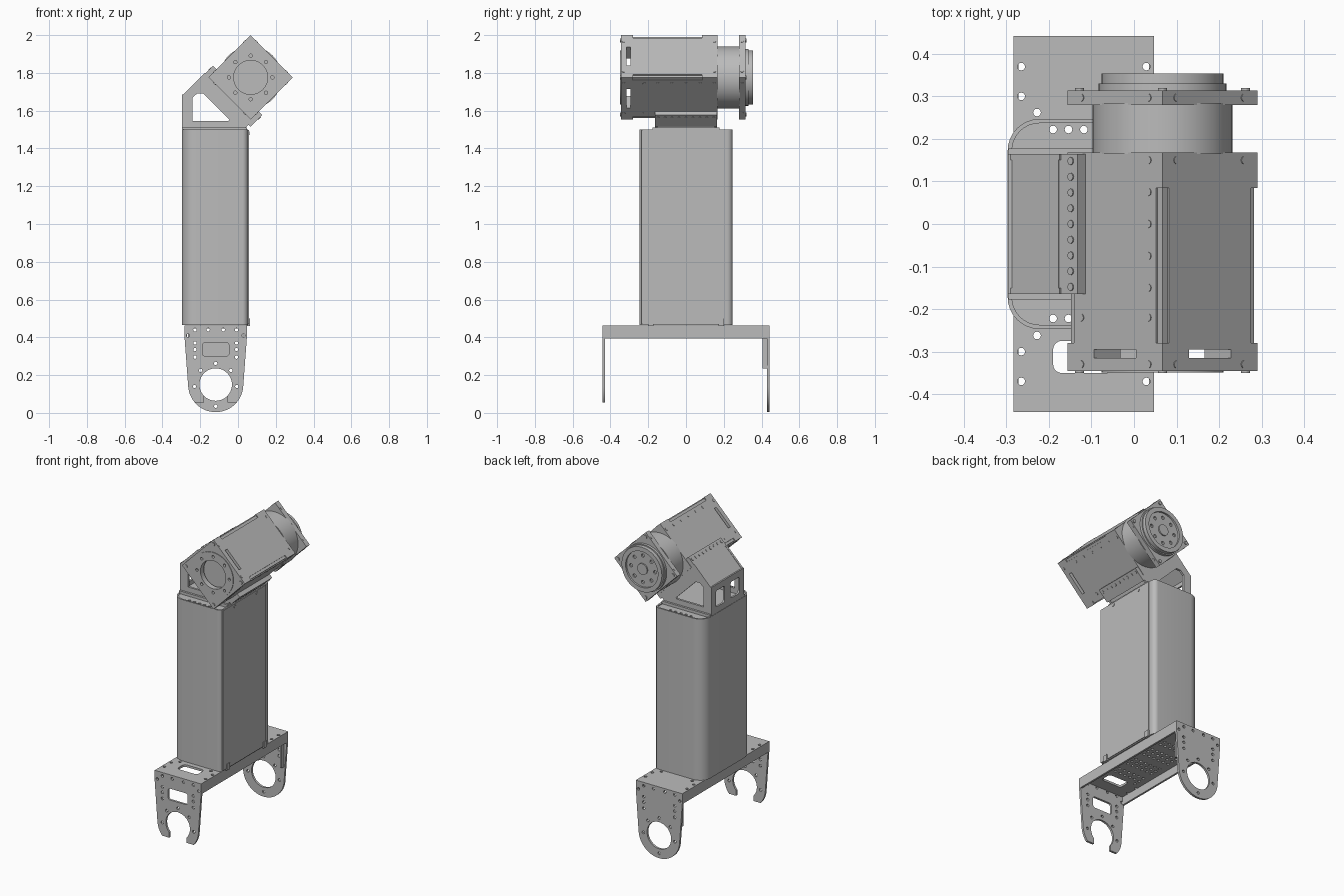
import bpy, bmesh
from math import sin, cos, pi, radians
from mathutils import Matrix, Vector

old = bpy.data.objects.get("Cube")
if old:
    bpy.data.objects.remove(old)

grey = bpy.data.materials.new("plain grey metal")
grey.use_nodes = True
COLOR = (0.5, 0.5, 0.5, 1)
grey.diffuse_color = COLOR
grey.node_tree.nodes["Principled BSDF"].inputs["Base Color"].default_value = COLOR

# Head frame: a square body turned 45 degrees about y
HEAD = Matrix.Translation((0.067, 0, 1.776)) @ Matrix.Rotation(pi / 4, 4, 'Y')
WORLD = Matrix.Identity(4)
MID = -0.118
parts = []


def circle(a, b, r, n=40):
    return [(a + r * cos(2 * pi * i / n), b + r * sin(2 * pi * i / n)) for i in range(n)]


def rect(a0, a1, b0, b1):
    return [(a0, b0), (a1, b0), (a1, b1), (a0, b1)]


def rounded(a0, a1, b0, b1, r_low, r_high, n=8):
    """Rectangle with one corner radius on the low side and one on the high side."""
    pts = []
    for k, (a, b, r) in enumerate([(a1, b1, r_high), (a0, b1, r_low), (a0, b0, r_low), (a1, b0, r_high)]):
        ca = a - r if a == a1 else a + r
        cb = b - r if b == b1 else b + r
        for i in range(n + 1):
            t = (k + i / n) * pi / 2
            pts.append((ca + r * cos(t), cb + r * sin(t)))
    return pts


def prism(name, shapes, lo, hi, axis='Y', frame=WORLD):
    """Extrude one or more outlines along an axis."""
    place = {'X': lambda a, b, d: (d, a, b), 'Y': lambda a, b, d: (a, d, b), 'Z': lambda a, b, d: (a, b, d)}[axis]
    bm = bmesh.new()
    for pts in shapes:
        low = bm.faces.new([bm.verts.new(place(a, b, lo)) for a, b in pts])
        new = bmesh.ops.extrude_face_region(bm, geom=[low])
        verts = [g for g in new["geom"] if isinstance(g, bmesh.types.BMVert)]
        bmesh.ops.translate(bm, verts=verts, vec=Vector(place(0, 0, hi - lo)))
    bmesh.ops.recalc_face_normals(bm, faces=bm.faces)
    bm.transform(frame)
    mesh = bpy.data.meshes.new(name)
    bm.to_mesh(mesh)
    bm.free()
    mesh.materials.append(grey)
    obj = bpy.data.objects.new(name, mesh)
    bpy.context.collection.objects.link(obj)
    parts.append(obj)
    return obj


def cut(obj, shapes, lo, hi, axis='Y', frame=WORLD):
    """Cut outlines through a part, then drop the cutter."""
    tool = prism("cutter", shapes, lo, hi, axis, frame)
    tool.hide_render = True
    mod = obj.modifiers.new("cut", 'BOOLEAN')
    mod.operation, mod.solver, mod.object = 'DIFFERENCE', 'EXACT', tool
    bpy.context.view_layer.update()
    mesh = bpy.data.meshes.new_from_object(obj.evaluated_get(bpy.context.evaluated_depsgraph_get()))
    obj.modifiers.clear()
    obj.data = mesh
    parts.remove(tool)
    bpy.data.objects.remove(tool)


def dots(points, r=0.009):
    return [circle(a, b, r, 12) for a, b in points]


# Base channel with perforated floor
base = prism("base_plate", [rect(MID - 0.165, MID + 0.165, -0.428, 0.428)], 0.448, 0.462, 'Z')
grid = [(MID + 0.036 * i, 0.037 * j) for i in range(-3, 4) for j in range(-6, 7) if j % 4]
edge = [(MID + s * 0.147, y) for s in (-1, 1) for y in (-0.37, -0.3, 0.3, 0.37)]
edge += [(MID + s * 0.11, t * 0.262) for s in (-1, 1) for t in (-1, 1)]
cut(base, dots(grid + edge) + [rounded(-0.19, -0.046, -0.35, -0.275, 0.02, 0.02)], 0.4, 0.5, 'Z')
for side, s in (("right", -1), ("left", 1)):
    a = MID + s * 0.165
    prism("base_flange_" + side, [rect(min(a, a - s * 0.012), max(a, a - s * 0.012), -0.428, 0.428)], 0.395, 0.455, 'Z')
    b = MID + s * 0.14
    prism("rear_gusset_" + side, [rect(b - 0.006, b + 0.006, 0.404, 0.432)], 0.235, 0.45, 'Z')

# End plates: tapered tongue with a round bore
tongue = [(MID + 0.165, 0.462), (MID - 0.165, 0.462), (MID - 0.165, 0.4)]
arc = [radians(185 + 170 * i / 32) for i in range(33)]
tongue += [(MID + 0.146 * cos(t), 0.15 + 0.146 * sin(t)) for t in arc] + [(MID + 0.165, 0.4)]
small = [(MID + s * x, z) for s in (-1, 1) for x, z in
         ((0.11, 0.44), (0.04, 0.44), (0.147, 0.41), (0.11, 0.37), (0.11, 0.335), (0.11, 0.295), (0.112, 0.14), (0.08, 0.225))]
small += [(MID, 0.262), (MID, 0.035)]
for name, lo, hi in (("front_end_plate", -0.442, -0.428), ("rear_end_plate", 0.428, 0.442)):
    plate = prism(name, [tongue], lo, hi)
    cut(plate, dots(small) + [circle(MID, 0.15, 0.086)], lo - 0.1, hi + 0.1)
    if lo < 0:
        cut(plate, [rounded(MID - 0.07, MID + 0.07, 0.3, 0.373, 0.015, 0.015)], lo - 0.1, hi + 0.1)
        cut(plate, [[(MID - 0.2, -0.1), (MID + 0.2, -0.1), (MID + 0.2, 0.056), (MID + 0.062, 0.056),
                     (MID + 0.062, 0.15), (MID - 0.062, 0.15), (MID - 0.062, 0.056), (MID - 0.2, 0.056)]], lo - 0.1, hi + 0.1)

# Column: rounded tube, side cover and recessed cap
column = prism("column_tube", [rounded(-0.297, 0.053, -0.247, 0.247, 0.075, 0.03)], 0.464, 1.5, 'Z')
cut(column, [rounded(-0.287, 0.043, -0.237, 0.237, 0.065, 0.02)], 0.3, 1.7, 'Z')
prism("column_cover", [rect(-0.235, 0.2, 0.47, 1.498)], 0.051, 0.058, 'X')
cap = prism("column_cap", [rounded(-0.289, 0.045, -0.239, 0.239, 0.067, 0.022)], 1.482, 1.494, 'Z')
cap_holes = [(MID + 0.036 * i, s * 0.222) for i in (-2, -1, 0, 1, 2) for s in (-1, 1)]
cut(cap, dots(cap_holes), 1.4, 1.6, 'Z')
prism("column_feet", [rect(y - 0.015, y + 0.015, 0.46, 0.5) for y in (-0.187, 0.187)], 0.045, 0.063, 'X')
prism("cover_bolts", dots([(-0.115, 1.48), (0.11, 1.48)]), 0.055, 0.062, 'X')

# Neck bracket: floor, walls, open triangular cheeks and a cradle
prism("neck_floor", [rect(-0.295, 0.048, -0.178, 0.178)], 1.494, 1.512, 'Z')
wall = prism("neck_upright_wall", [rect(-0.165, 0.165, 1.505, 1.685)], -0.296, -0.284, 'X')
cut(wall, [rounded(s * 0.075 - 0.045, s * 0.075 + 0.045, 1.54, 1.645, 0.015, 0.015) for s in (-1, 1)], -0.4, -0.2, 'X')
prism("neck_sloped_wall", [rect(-0.186, -0.174, -0.323, -0.16)], -0.165, 0.165, 'Y', HEAD)
cheek = [(-0.295, 1.505), (-0.295, 1.68), (-0.175, 1.8), (0.076, 1.548), (0.035, 1.505)]
opening = [(-0.24, 1.545), (-0.24, 1.67), (-0.215, 1.692), (-0.185, 1.692), (-0.045, 1.553), (-0.05, 1.545)]
for name, lo, hi in (("neck_cheek_front", -0.165, -0.151), ("neck_cheek_rear", 0.151, 0.165)):
    cut(prism(name, [cheek], lo, hi), [opening], lo - 0.1, hi + 0.1)
prism("head_cradle", [[(-0.184, -0.185), (0.184, -0.185), (0.184, -0.098), (0.156, -0.098), (0.156, -0.157),
                       (-0.156, -0.157), (-0.156, -0.098), (-0.184, -0.098)]], -0.165, 0.165, 'Y', HEAD)
row = [(-0.148 + 0.037 * i, -0.12) for i in range(9)]
for s in (-1, 1):
    prism("cradle_bolts", dots(row), s * 0.18, s * 0.187, 'X', HEAD)

# Head body: square with stepped corners and full ends
H, N = 0.158, 0.022
square = rect(-H, H, -H, H)
stepped = []
for sx, sz in ((1, 1), (-1, 1), (-1, -1), (1, -1)):
    step = [(sx * H, sz * (H - N)), (sx * (H - N), sz * (H - N)), (sx * (H - N), sz * H)]
    stepped += step if sx == sz else step[::-1]
prism("head_body", [stepped], -0.29, 0.1, 'Y', HEAD)
prism("head_body_rear", [square], 0.085, 0.168, 'Y', HEAD)
prism("head_body_lip", [square], -0.295, -0.28, 'Y', HEAD)
corners = [(sx, sz) for sx in (-1, 1) for sz in (-1, 1)]
prism("head_corner_rails", [rect(sx * 0.143 - 0.009, sx * 0.143 + 0.009, sz * 0.143 - 0.009, sz * 0.143 + 0.009)
                            for sx, sz in corners], -0.28, 0.085, 'Y', HEAD)
prism("head_corner_posts", [rect(sx * 0.114 - 0.044, sx * 0.114 + 0.044, sz * 0.114 - 0.044, sz * 0.114 + 0.044)
                            for sx, sz in corners], -0.32, -0.29, 'Y', HEAD)

# Front face plate with raised ring and bolt circle
ring_holes = dots([(0.115 * cos(i * pi / 4 + pi / 4), 0.115 * sin(i * pi / 4 + pi / 4)) for i in range(8)])
for name, shape, lo, hi in (("head_front_plate", square, -0.345, -0.315),
                            ("head_front_ring", circle(0, 0, 0.143, 64), -0.349, -0.344)):
    cut(prism(name, [shape], lo, hi, 'Y', HEAD), ring_holes + [circle(0, 0, 0.09)], -0.5, -0.25, 'Y', HEAD)
plate_bolts = dots([(sx * 0.138, sz * 0.138) for sx, sz in corners], 0.011)
prism("front_plate_bolts", plate_bolts, -0.35, -0.34, 'Y', HEAD)

# Rear drum, plate and output disc
prism("rear_drum", [circle(0, 0, 0.164, 64)], 0.165, 0.285, 'Y', HEAD)
prism("head_rear_plate", [square], 0.28, 0.314, 'Y', HEAD)
prism("rear_plate_bolts", plate_bolts, 0.31, 0.32, 'Y', HEAD)
prism("output_collar", [circle(0, 0, 0.15, 64)], 0.31, 0.33, 'Y', HEAD)
disc = prism("output_disc", [circle(0, 0, 0.143, 64)], 0.325, 0.354, 'Y', HEAD)
cut(disc, [circle(0, 0, 0.115, 48)], 0.342, 0.4, 'Y', HEAD)
cut(disc, dots([(0.085 * cos(i * pi / 4), 0.085 * sin(i * pi / 4)) for i in range(8)], 0.011), 0.332, 0.4, 'Y', HEAD)
prism("output_boss", [circle(0, 0, 0.035)], 0.34, 0.35, 'Y', HEAD)

# Side bolts on the four head faces and plate edges
edge_row = [(y, s * 0.112) for y in (-0.33, 0.15, 0.297) for s in (-1, 1)]
long_row = [(y, 0.112) for y in (-0.22, -0.15, -0.075, 0, 0.075)] + [(-0.22, -0.112)]
for s in (-1, 1):
    prism("side_bolts_x", dots(edge_row + long_row), s * 0.156, s * 0.16, 'X', HEAD)
    flipped = [(b, a) for a, b in edge_row]
    prism("side_bolts_z", dots(flipped), s * 0.156, s * 0.16, 'Z', HEAD)

# Smooth curved walls, keep edges crisp
bpy.ops.object.select_all(action='DESELECT')
for obj in parts:
    obj.select_set(True)
bpy.context.view_layer.objects.active = parts[0]
bpy.ops.object.shade_smooth_by_angle(angle=radians(30))
